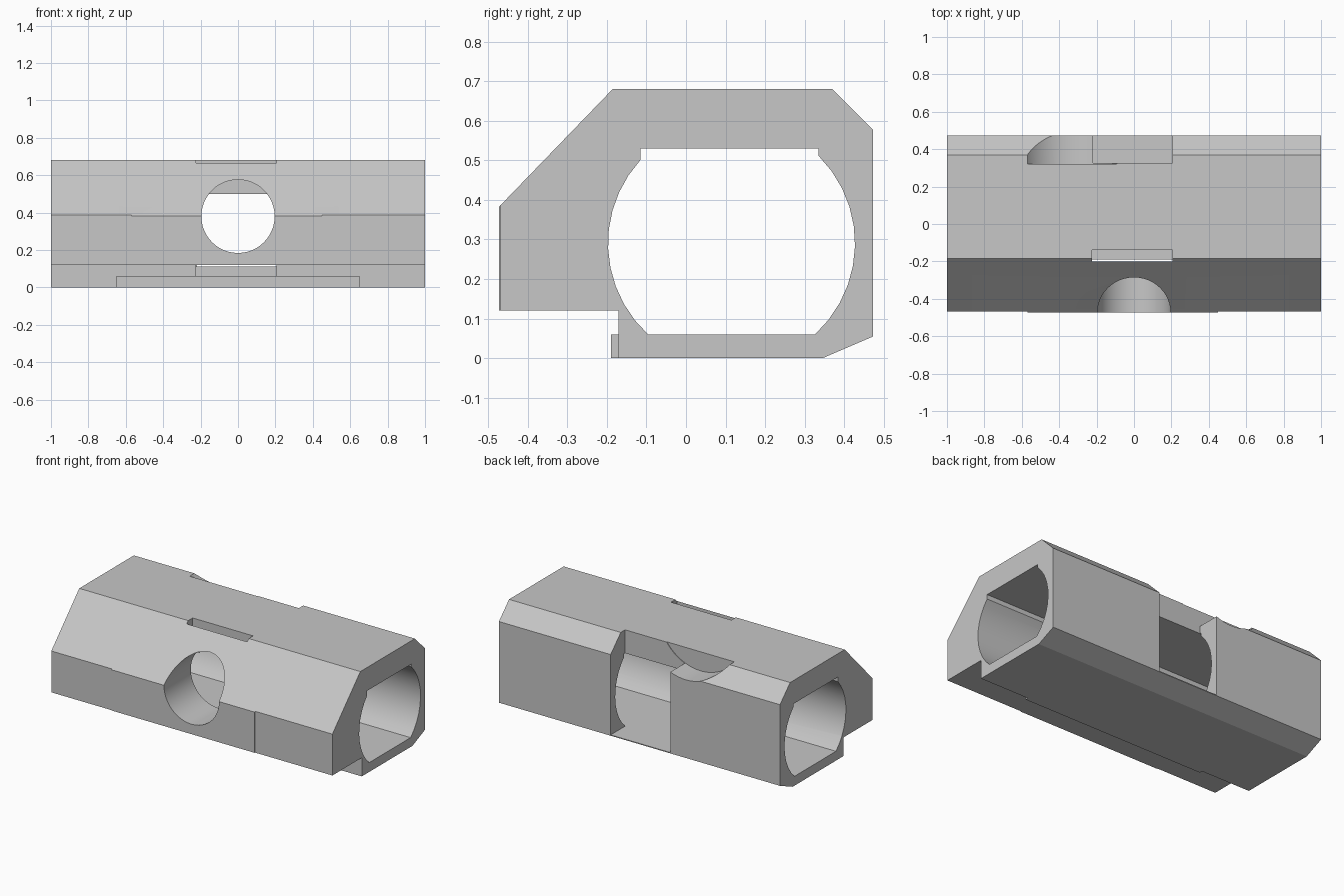
import bpy
import bmesh
import math

cube = bpy.data.objects.get("Cube")
if cube:
    bpy.data.objects.remove(cube, do_unlink=True)

grey = bpy.data.materials.new("plain_grey")
grey.use_nodes = True
COLOUR = (0.57, 0.57, 0.57, 1)
grey.diffuse_color = COLOUR
grey.node_tree.nodes["Principled BSDF"].inputs["Base Color"].default_value = COLOUR


def prism(name, points, lo, hi, axis="x"):
    """Extrude a closed outline along x (y, z points) or along y (x, z points)."""
    bm = bmesh.new()

    def place(p, d):
        return (d, p[0], p[1]) if axis == "x" else (p[0], d, p[1])

    first = [bm.verts.new(place(p, lo)) for p in points]
    last = [bm.verts.new(place(p, hi)) for p in points]
    bm.faces.new(first)
    bm.faces.new(last)
    for i in range(len(points)):
        j = (i + 1) % len(points)
        bm.faces.new((first[i], first[j], last[j], last[i]))
    bmesh.ops.recalc_face_normals(bm, faces=bm.faces)
    mesh = bpy.data.meshes.new(name)
    bm.to_mesh(mesh)
    bm.free()
    mesh.materials.append(grey)
    obj = bpy.data.objects.new(name, mesh)
    bpy.context.collection.objects.link(obj)
    return obj


def box(name, x, y, z):
    outline = [(y[0], z[0]), (y[1], z[0]), (y[1], z[1]), (y[0], z[1])]
    return prism(name, outline, x[0], x[1])


def arc(cx, cz, r, start, end, steps):
    angles = [start + (end - start) * i / steps for i in range(steps + 1)]
    return [(cx + r * math.cos(a), cz + r * math.sin(a)) for a in angles]


def combine(target, tool, operation):
    mod = target.modifiers.new(tool.name, "BOOLEAN")
    mod.operation = operation
    mod.solver = "EXACT"
    mod.object = tool
    bpy.context.view_layer.objects.active = target
    bpy.ops.object.modifier_apply(modifier=mod.name)
    bpy.data.objects.remove(tool, do_unlink=True)


# Faceted main block
body = prism("housing", [
    (-0.469, 0.12), (-0.469, 0.386), (-0.185, 0.68), (0.37, 0.68),
    (0.473, 0.577), (0.473, 0.055), (0.345, 0), (-0.17, 0), (-0.17, 0.12)], -1, 1)

# Slightly raised front panel and bottom front lip
panel = prism("front_panel", [
    (-0.473, 0.12), (-0.473, 0.382), (-0.469, 0.386), (-0.4, 0.386), (-0.4, 0.12)],
    -0.57, 0.45)
lip = box("bottom_lip", (-0.65, 0.65), (-0.19, -0.15), (0, 0.06))
for part in (panel, lip):
    combine(body, part, "UNION")

# Lengthwise bore: round sides, flat floor, stepped flat ceiling
R, CY, CZ = 0.312, 0.115, 0.29
floor = math.asin((0.06 - CZ) / R)
bore_outline = arc(CY, CZ, R, floor, math.acos(0.22 / R), 10)
bore_outline += [(0.335, 0.53), (-0.115, 0.53)]
bore_outline += arc(CY, CZ, R, math.acos(-0.23 / R), math.pi - floor, 10)
combine(body, prism("bore", bore_outline, -1.1, 1.1), "DIFFERENCE")

# Round front port, vertical slot, rear window and rounded rear scoop
port = prism("front_port", arc(0, 0.38, 0.196, 0, math.tau, 48)[:-1], -0.6, -0.117, "y")
slot = box("vertical_slot", (-0.225, 0.205), (-0.2, -0.14), (0.0605, 0.8))
window = box("rear_window", (-0.22, 0.205), (0.326, 0.6), (0.0605, 0.8))
scoop = prism("rear_scoop", arc(-0.33, 0.854, 0.2965, 0, math.tau, 64)[:-1], 0.322, 0.6, "y")
for cutter in (port, slot, window, scoop):
    combine(body, cutter, "DIFFERENCE")

# Smooth the curved walls, keep the edges crisp
bpy.ops.object.select_all(action="DESELECT")
body.select_set(True)
bpy.context.view_layer.objects.active = body
bpy.ops.object.shade_smooth_by_angle(angle=math.radians(20))
